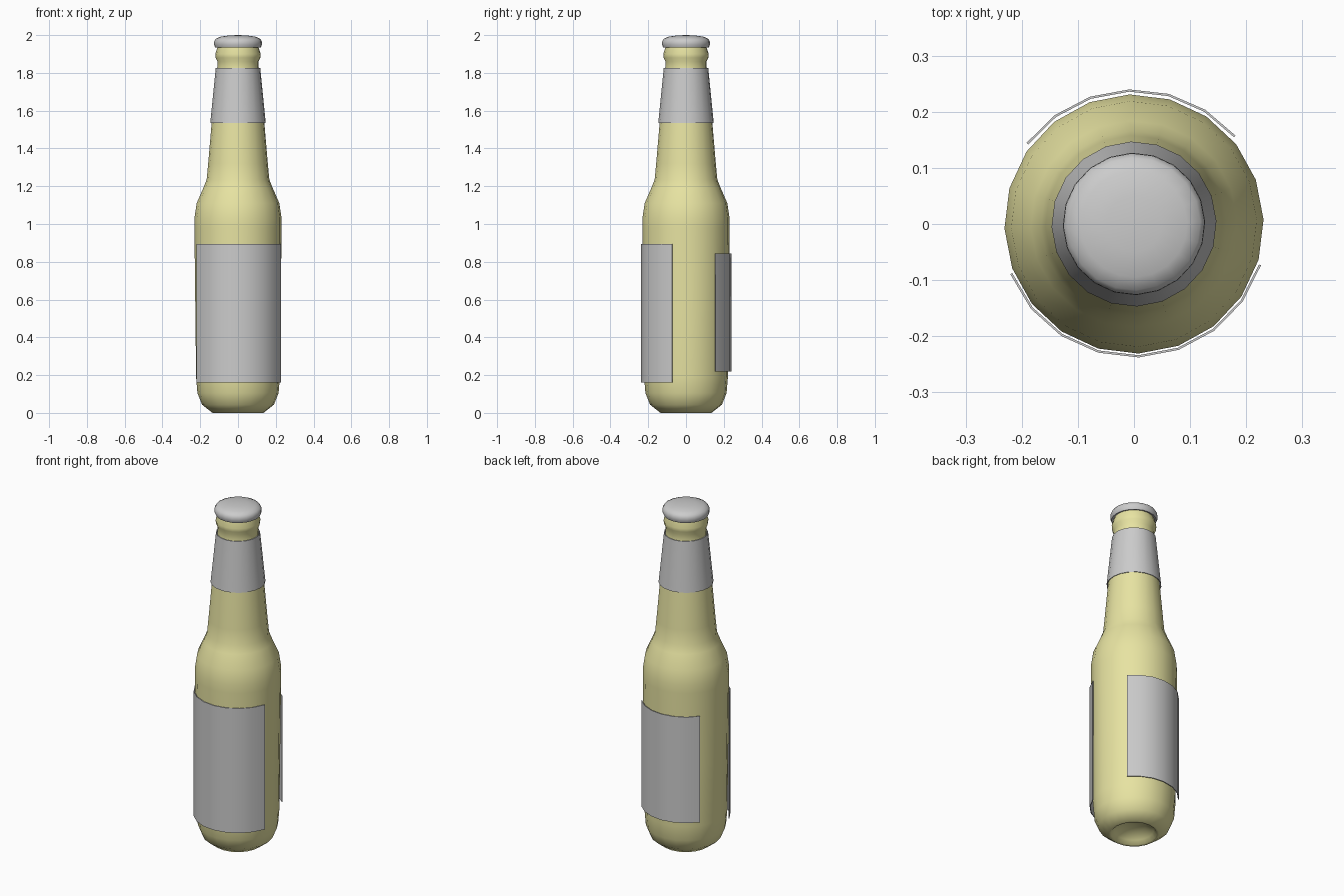
import bpy, bmesh
from math import radians, cos, sin

if "Cube" in bpy.data.objects:
    bpy.data.objects.remove(bpy.data.objects["Cube"])

SIDES = 20
PHASE = 2


def make_object(name, bm, angle=40):
    bmesh.ops.remove_doubles(bm, verts=bm.verts, dist=1e-5)
    bmesh.ops.recalc_face_normals(bm, faces=bm.faces)
    me = bpy.data.meshes.new(name)
    bm.to_mesh(me)
    bm.free()
    ob = bpy.data.objects.new(name, me)
    bpy.context.collection.objects.link(ob)
    bpy.ops.object.select_all(action='DESELECT')
    bpy.context.view_layer.objects.active = ob
    ob.select_set(True)
    bpy.ops.object.shade_smooth_by_angle(angle=radians(angle))
    return ob


def sweep(name, profile, start=PHASE, end=PHASE + 360, steps=SIDES, closed=False, angle=40):
    """Turn an (r, z) profile about z; a closed profile on a partial arc gets end caps."""
    bm = bmesh.new()
    rings = []
    for i in range(steps + 1):
        a = radians(start + (end - start) * i / steps)
        rings.append([bm.verts.new((r * cos(a), r * sin(a), z)) for r, z in profile])
    n = len(profile)
    for a, b in zip(rings, rings[1:]):
        for j in range(n if closed else n - 1):
            k = (j + 1) % n
            quad = [a[j], b[j], b[k], a[k]]
            # skip the doubled vertex where the profile meets the axis
            if profile[j][0] == 0:
                quad.pop(1)
            elif profile[k][0] == 0:
                quad.pop(2)
            bm.faces.new(quad)
    if closed and end - start < 359:
        bm.faces.new(rings[0])
        bm.faces.new(rings[-1])
    return make_object(name, bm, angle)


def label(name, r0, z0, r1, z1, start, end, steps, t=0.004):
    """Thin curved sheet with radius r0 at the bottom and r1 at the top."""
    return sweep(name, [(r0 - t, z0), (r0, z0), (r1, z1), (r1 - t, z1)],
                 start, end, steps, closed=True)


# Glass body, from the recess under the base up to the mouth
bottle = sweep("bottle_body", [
    (0, 0.055), (0.06, 0.047), (0.105, 0.022), (0.122, 0.002), (0.135, 0.0),
    (0.190, 0.043), (0.215, 0.105), (0.222, 0.19), (0.226, 0.55),
    (0.231, 0.98), (0.231, 1.03), (0.219, 1.11), (0.184, 1.19),
    (0.166, 1.235), (0.158, 1.32), (0.140, 1.53), (0.110, 1.825),
    (0.109, 1.86), (0.118, 1.88), (0.120, 1.90), (0.109, 1.935),
    (0.105, 1.96), (0, 1.965)], angle=50)
glass = bpy.data.materials.new("glass")
glass.diffuse_color = (0.80, 0.77, 0.36, 1)
glass.use_nodes = True
glass.node_tree.nodes["Principled BSDF"].inputs["Base Color"].default_value = glass.diffuse_color
bottle.data.materials.append(glass)

# Domed cap with a short inward lip
sweep("cap", [(0.104, 1.94), (0.121, 1.935), (0.127, 1.95), (0.126, 1.967),
              (0.118, 1.98), (0.095, 1.991), (0.05, 1.998), (0, 2.0)], angle=60)

# Paper labels: front, back and the band round the neck
label("front_label", 0.238, 0.16, 0.238, 0.895, -158, -18, 8)
label("back_label", 0.240, 0.22, 0.240, 0.845, 41, 143, 6)
label("neck_label", 0.147, 1.535, 0.118, 1.825, PHASE, PHASE + 360, SIDES)
